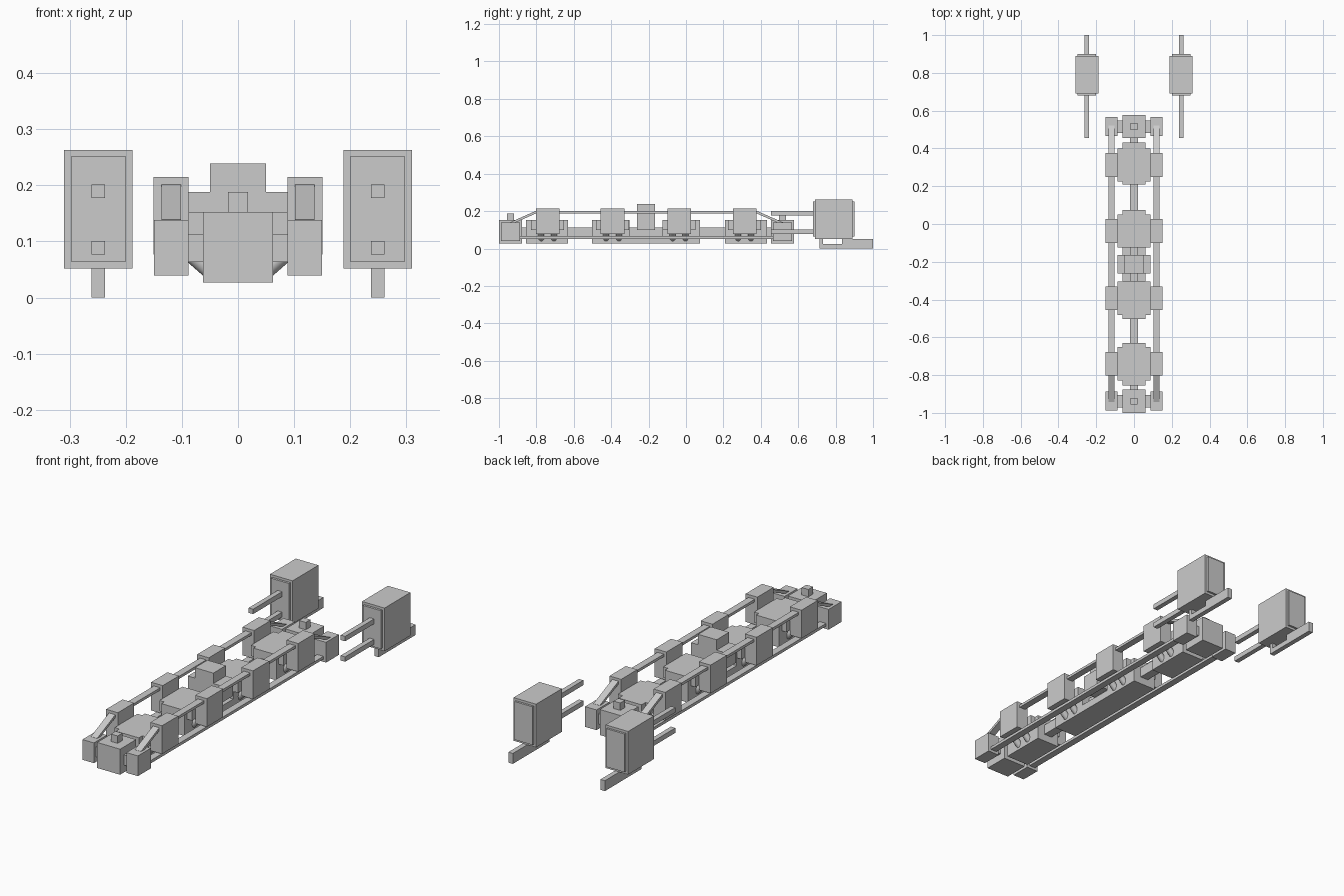
import bpy
from math import atan2
from mathutils import Vector

if "Cube" in bpy.data.objects:
    bpy.data.objects.remove(bpy.data.objects["Cube"])


def box(name, x, y, z):
    """Box from (min, max) ranges."""
    bpy.ops.mesh.primitive_cube_add(size=1, location=[(a + b) / 2 for a, b in (x, y, z)])
    ob = bpy.context.object
    ob.name = name
    ob.scale = [b - a for a, b in (x, y, z)]
    bpy.ops.object.transform_apply(location=False, rotation=False)
    return ob


def pair(name, x, y, z):
    """Box and its mirror image across x = 0."""
    box(name + "_right", x, y, z)
    box(name + "_left", (-x[1], -x[0]), y, z)


def bar(name, x, a, b, width, thick):
    """Slanted flat bar in the yz plane from a to b."""
    d = Vector((0, b[0] - a[0], b[1] - a[1]))
    h = d.length / 2
    ob = box(name, (-width / 2, width / 2), (-h, h), (-thick / 2, thick / 2))
    ob.location = (x, (a[0] + b[0]) / 2, (a[1] + b[1]) / 2)
    ob.rotation_euler.x = atan2(d.z, d.y)


def strut(name, a, b, radius):
    """Round strut between two points."""
    a, b = Vector(a), Vector(b)
    d = b - a
    bpy.ops.mesh.primitive_cylinder_add(vertices=16, radius=radius, depth=d.length,
                                        location=(a + b) / 2,
                                        rotation=d.to_track_quat('Z', 'Y').to_euler())
    bpy.context.object.name = name
    bpy.ops.object.shade_smooth_by_angle()


# Four hull modules with side pods on round struts
modules = [(-0.743, 0.112), (-0.403, 0.1), (-0.025, 0.1), (0.32, 0.112)]
pods = [-0.74, -0.393, -0.037, 0.313]
for i, ((c, h), p) in enumerate(zip(modules, pods), 1):
    box(f"hull_module_{i}", (-0.062, 0.062), (c - h, c + h), (0.027, 0.152))
    box(f"hull_shoulder_{i}", (-0.088, 0.088), (p - 0.088, p + 0.088), (0.1, 0.152))
    pair(f"side_pod_{i}", (0.088, 0.151), (p - 0.063, p + 0.063), (0.077, 0.215))
    for s in (-1, 1):
        for j in (-1, 1):
            y = p + j * 0.034
            strut(f"pod_strut_{i}", (s * 0.045, y, 0.045), (s * 0.11, y, 0.102), 0.016)

# Central spine, middle floor and centre cabin
box("spine", (-0.022, 0.022), (-0.9, 0.48), (0.063, 0.113))
box("middle_floor", (-0.062, 0.062), (-0.31, -0.12), (0.027, 0.063))
box("cabin_base", (-0.088, 0.088), (-0.262, -0.165), (0.1, 0.188))
box("cabin_top", (-0.05, 0.05), (-0.262, -0.165), (0.188, 0.239))

# End modules with side blocks
for end, c in (("front", -0.938), ("rear", 0.516)):
    box(f"{end}_end_block", (-0.062, 0.062), (c - 0.062, c + 0.062), (0.027, 0.152))
    box(f"{end}_top_stub", (-0.018, 0.018), (c - 0.018, c + 0.018), (0.152, 0.188))
    box(f"{end}_cross_arm", (-0.09, 0.09), (c - 0.033, c + 0.033), (0.063, 0.113))
    pair(f"{end}_side_block", (0.088, 0.15), (c - 0.05, c + 0.05), (0.039, 0.138))

# Upper and lower rails, with slanted ends running down to the side blocks
pair("lower_rail", (0.102, 0.136), (-0.94, 0.52), (0.052, 0.066))
pair("upper_rail", (0.102, 0.136), (-0.8, 0.375), (0.188, 0.201))
for s in (-1, 1):
    bar("front_slant_rail", s * 0.119, (-0.79, 0.2), (-0.94, 0.133), 0.034, 0.013)
    bar("rear_slant_rail", s * 0.119, (0.365, 0.2), (0.518, 0.133), 0.034, 0.013)

# Two separate outboard units with rods and feet
pair("outer_case", (0.188, 0.31), (0.69, 0.89), (0.052, 0.263))
pair("outer_case_panel", (0.2, 0.298), (0.679, 0.9), (0.064, 0.251))
pair("upper_rod", (0.237, 0.261), (0.455, 0.7), (0.177, 0.201))
pair("lower_rod", (0.237, 0.261), (0.455, 0.7), (0.077, 0.101))
pair("foot_rear", (0.237, 0.261), (0.835, 1.0), (0.0, 0.051))
pair("foot_front", (0.237, 0.261), (0.715, 0.835), (0.0, 0.025))
pair("foot_post", (0.237, 0.261), (0.715, 0.732), (0.025, 0.055))
